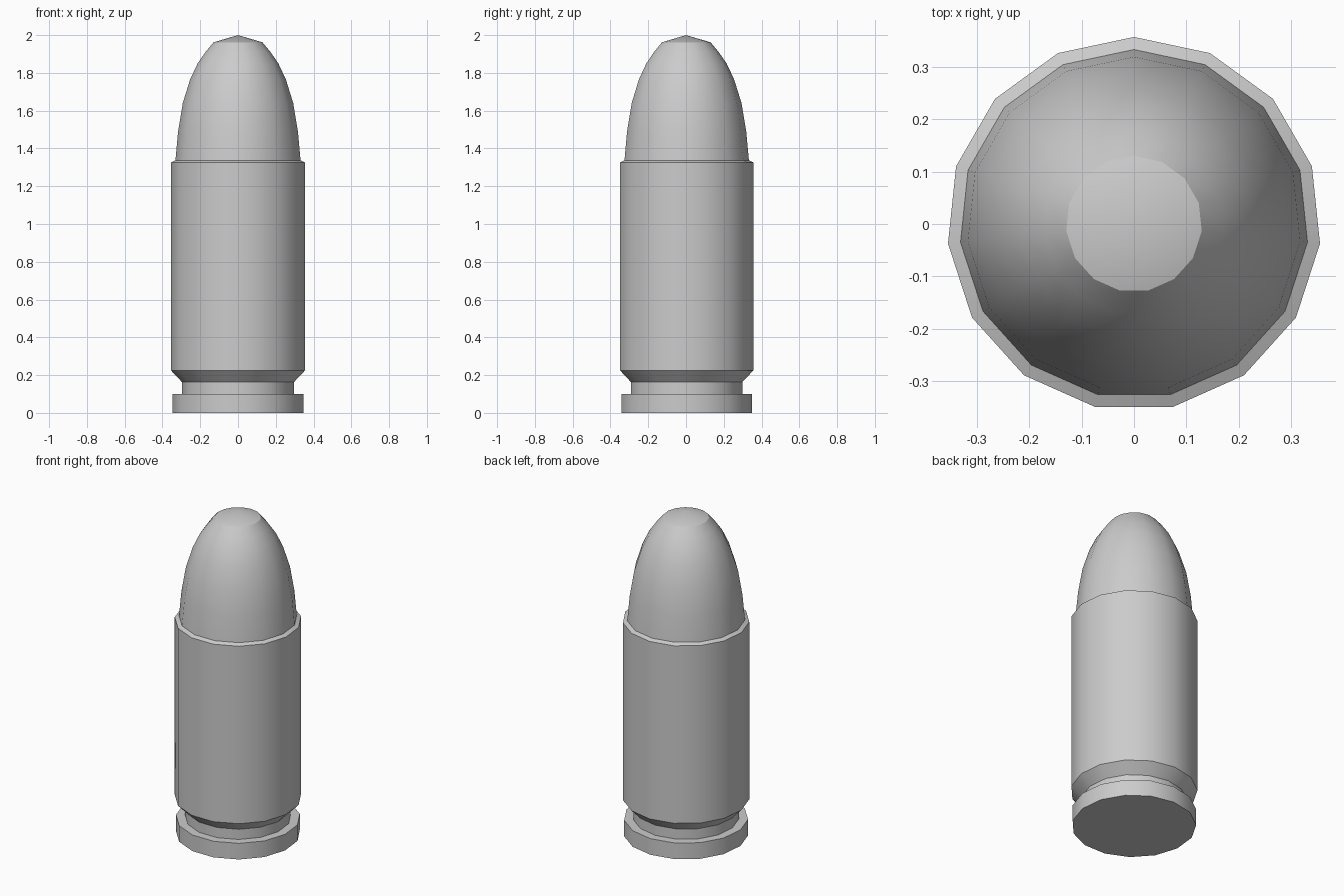
import bpy, bmesh
from math import sin, cos, pi

if "Cube" in bpy.data.objects:
    bpy.data.objects.remove(bpy.data.objects["Cube"])

SIDES = 15


def lathe(name, profile):
    """Revolve (radius, z) points about z, one corner pointing to +y."""
    bm = bmesh.new()
    rings = []
    for r, z in profile:
        if r == 0:
            rings.append([bm.verts.new((0, 0, z))])
        else:
            rings.append([bm.verts.new((r * cos(pi / 2 + 2 * pi * i / SIDES),
                                        r * sin(pi / 2 + 2 * pi * i / SIDES), z))
                          for i in range(SIDES)])
    for a, b in zip(rings, rings[1:]):
        for i in range(SIDES):
            j = (i + 1) % SIDES
            if len(a) == 1:
                bm.faces.new((a[0], b[j], b[i]))
            elif len(b) == 1:
                bm.faces.new((a[i], a[j], b[0]))
            else:
                bm.faces.new((a[i], a[j], b[j], b[i]))
    bmesh.ops.recalc_face_normals(bm, faces=bm.faces)
    mesh = bpy.data.meshes.new(name)
    bm.to_mesh(mesh)
    bm.free()
    obj = bpy.data.objects.new(name, mesh)
    bpy.context.collection.objects.link(obj)
    bpy.ops.object.select_all(action='DESELECT')
    obj.select_set(True)
    bpy.context.view_layer.objects.active = obj
    bpy.ops.object.shade_smooth_by_angle(angle=pi / 6)
    return obj


# Casing: flat base, rim, extractor groove, bevel, straight wall and mouth lip
lathe("casing", [(0, 0), (0.35, 0), (0.35, 0.1), (0.298, 0.1), (0.298, 0.163),
                 (0.357, 0.225), (0.357, 1.326), (0.333, 1.337)])

# Bullet: rounded ogive seated in the mouth
lathe("bullet", [(0.333, 1.337), (0.319, 1.49), (0.294, 1.64), (0.255, 1.765),
                 (0.215, 1.85), (0.172, 1.912), (0.13, 1.962), (0, 2.0)])
# Closed normals on the open nose shell point outward
for f in bpy.data.objects["bullet"].data.polygons:
    if f.normal.dot(f.center - bpy.data.objects["bullet"].location) < 0:
        f.flip()
